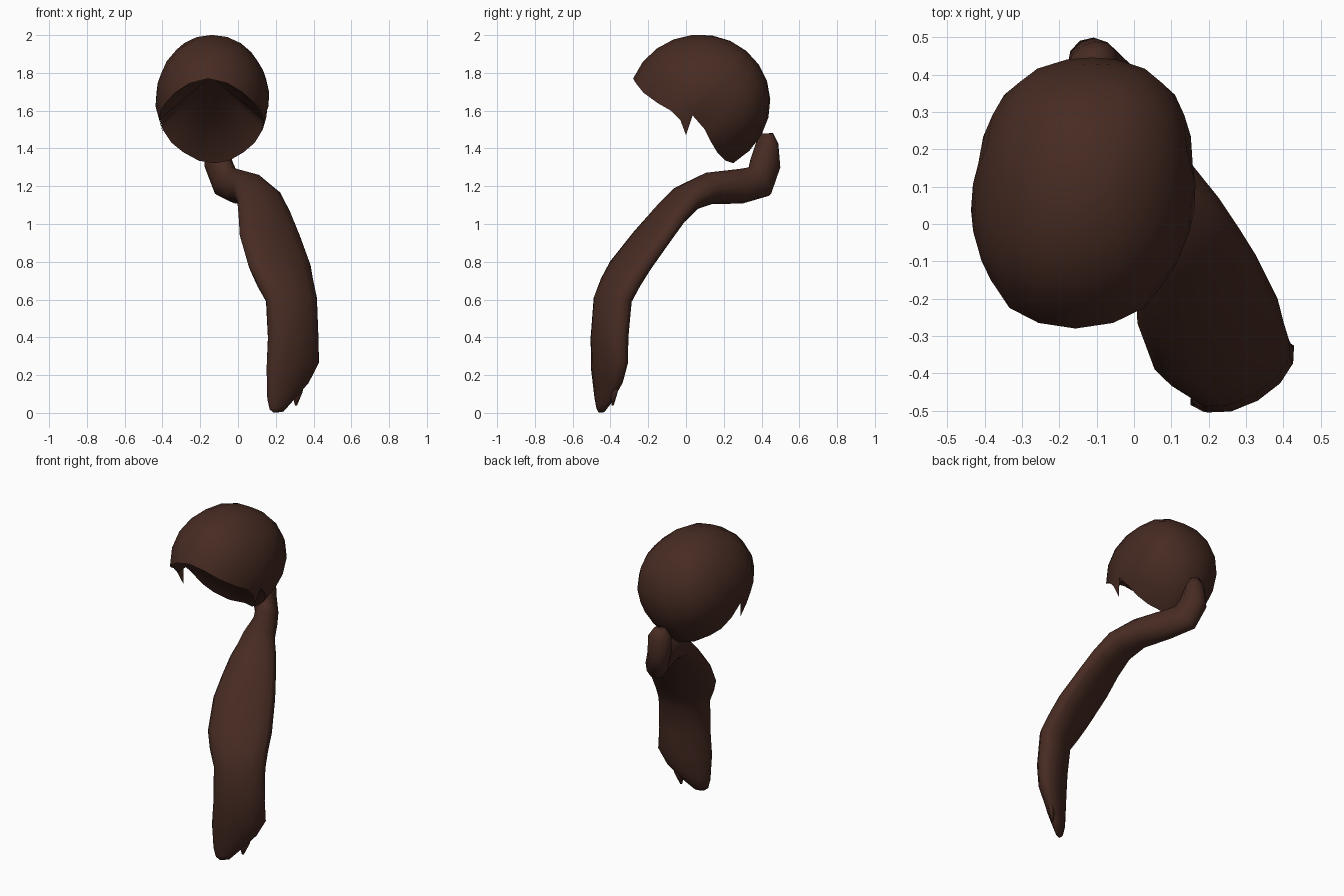
import bpy, bmesh, math
from mathutils import Vector

cube = bpy.data.objects.get("Cube")
if cube:
    bpy.data.objects.remove(cube, do_unlink=True)

brown = bpy.data.materials.new("dark_brown_hair")
COLOUR = (0.062, 0.024, 0.016, 1)
brown.diffuse_color = COLOUR
brown.use_nodes = True
bsdf = brown.node_tree.nodes["Principled BSDF"]
bsdf.inputs["Base Color"].default_value = COLOUR
bsdf.inputs["Roughness"].default_value = 0.9


def finish(bm, name):
    mesh = bpy.data.meshes.new(name)
    bm.to_mesh(mesh)
    bm.free()
    mesh.materials.append(brown)
    mesh.shade_smooth()
    obj = bpy.data.objects.new(name, mesh)
    bpy.context.collection.objects.link(obj)


def bridge(bm, a, b):
    n = len(a)
    for i in range(n):
        bm.faces.new((a[(i + 1) % n], a[i], b[i], b[(i + 1) % n]))


# Hair cap: rings spread from a pole at the crown down to the hairline
CENTRE = Vector((-0.135, 0.08, 1.66))
RADII = Vector((0.297, 0.362, 0.342))
POLE = Vector((0, 0.66, 0.75)).normalized()
RINGS = 7
BOXY = 2.6
# Half hairline from forehead to nape (x is measured from the cap centre)
half = [(0, -.28, 1.77), (.10, -.265, 1.745), (.18, -.225, 1.695),
        (.235, -.15, 1.64), (.265, -.08, 1.60), (.275, -.03, 1.55),
        (.28, .035, 1.575), (.265, .10, 1.50), (.22, .135, 1.43),
        (.16, .165, 1.38), (.08, .21, 1.335), (0, .25, 1.322)]
SIDEBURN, BURN_START = (.255, 0, 1.47), 5
hairline = half + [(-x, y, z) for x, y, z in half[-2:0:-1]]


def place(q):
    p = Vector(q[i] * RADII[i] for i in range(3)) + CENTRE
    p.x += 0.06 * (p.y - CENTRE.y)
    return p


def to_unit(p):
    return Vector((p[0] / RADII.x, (p[1] - CENTRE.y) / RADII.y, (p[2] - CENTRE.z) / RADII.z))


def fullness(q):
    # Slightly boxy in plan, round in elevation
    plan = (abs(q.x) ** BOXY + abs(q.y) ** BOXY) ** (1 / BOXY)
    return 1 / math.hypot(plan, q.z)


bm = bmesh.new()
rings = []
for k in range(1, RINGS + 1):
    t = k / RINGS
    ring = []
    for p in hairline:
        u = to_unit(p)
        q = POLE.slerp(u.normalized(), t)
        blend = t ** 2.5
        swell = fullness(q) * (1 - blend) + u.length * blend
        ring.append(bm.verts.new(place(q * swell)))
    rings.append(ring)
crown = bm.verts.new(place(POLE))
n = len(hairline)
for i in range(n):
    bm.faces.new((crown, rings[0][i], rings[0][(i + 1) % n]))
for a, b in zip(rings, rings[1:]):
    bridge(bm, a, b)
# Pointed sideburns
rim = rings[-1]
for side in (1, -1):
    tip = bm.verts.new(place(to_unit((side * SIDEBURN[0],) + SIDEBURN[1:])))
    front, back = rim[side * BURN_START], rim[side * (BURN_START + 1)]
    bm.faces.new((front, tip, back) if side > 0 else (back, tip, front))
finish(bm, "hair_cap")

# Hollow underside of the cap, a shallow cone up from the hairline
bm = bmesh.new()
edge = [bm.verts.new(place(to_unit(p))) for p in hairline]
peak = bm.verts.new((-.145, 0, 1.78))
for i in range(n):
    bm.faces.new((peak, edge[(i + 1) % n], edge[i]))
finish(bm, "cap_lining")


# Strands: rounded flat sections swept along a path
WIDE = Vector((0.87, 0.5, 0)).normalized()
SIDES = 12


def strand(name, path):
    bm = bmesh.new()
    points = [Vector(p[:3]) for p in path]
    rings = []
    for i, (p, row) in enumerate(zip(points, path)):
        tangent = points[min(i + 1, len(points) - 1)] - points[max(i - 1, 0)]
        thin = tangent.cross(WIDE).normalized()
        width, depth, tilt = row[3:]
        across = WIDE + Vector((0, 0, tilt))
        ring = []
        for s in range(SIDES):
            a = math.tau * s / SIDES
            ring.append(bm.verts.new(p + across * width * math.cos(a) + thin * depth * math.sin(a)))
        rings.append(ring)
    for a, b in zip(rings, rings[1:]):
        bridge(bm, a, b)
    bm.faces.new(rings[0])
    bm.faces.new(rings[-1])
    bmesh.ops.recalc_face_normals(bm, faces=bm.faces)
    finish(bm, name)


# Each row: x, y, z, half width, half depth, sideways tilt
strand("ponytail", [
    (-.11, .43, 1.48, .035, .03, 0),
    (-.112, .43, 1.43, .07, .055, 0),
    (-.104, .42, 1.32, .072, .085, 0),
    (-.066, .39, 1.225, .07, .095, 0),
    (-.01, .29, 1.20, .075, .092, 0),
    (.06, .12, 1.188, .10, .085, 0),
    (.112, 0, 1.135, .135, .075, 0),
    (.142, -.09, 1.045, .16, .067, 0),
    (.168, -.175, .94, .183, .065, 0),
    (.22, -.295, .78, .19, .072, 0),
    (.25, -.347, .69, .173, .078, 0),
    (.283, -.388, .60, .153, .082, 0),
    (.292, -.405, .40, .152, .079, 0),
    (.29, -.405, .25, .16, .067, .1),
    (.266, -.41, .12, .128, .045, .35),
    (.228, -.433, .04, .07, .025, .3),
    (.215, -.447, .004, .03, .008, .1)])

# Small loose lock beside the tip
strand("loose_lock", [
    (.32, -.375, .17, .04, .02, .3),
    (.315, -.382, .10, .03, .015, .3),
    (.307, -.388, .04, .006, .005, 0)])
